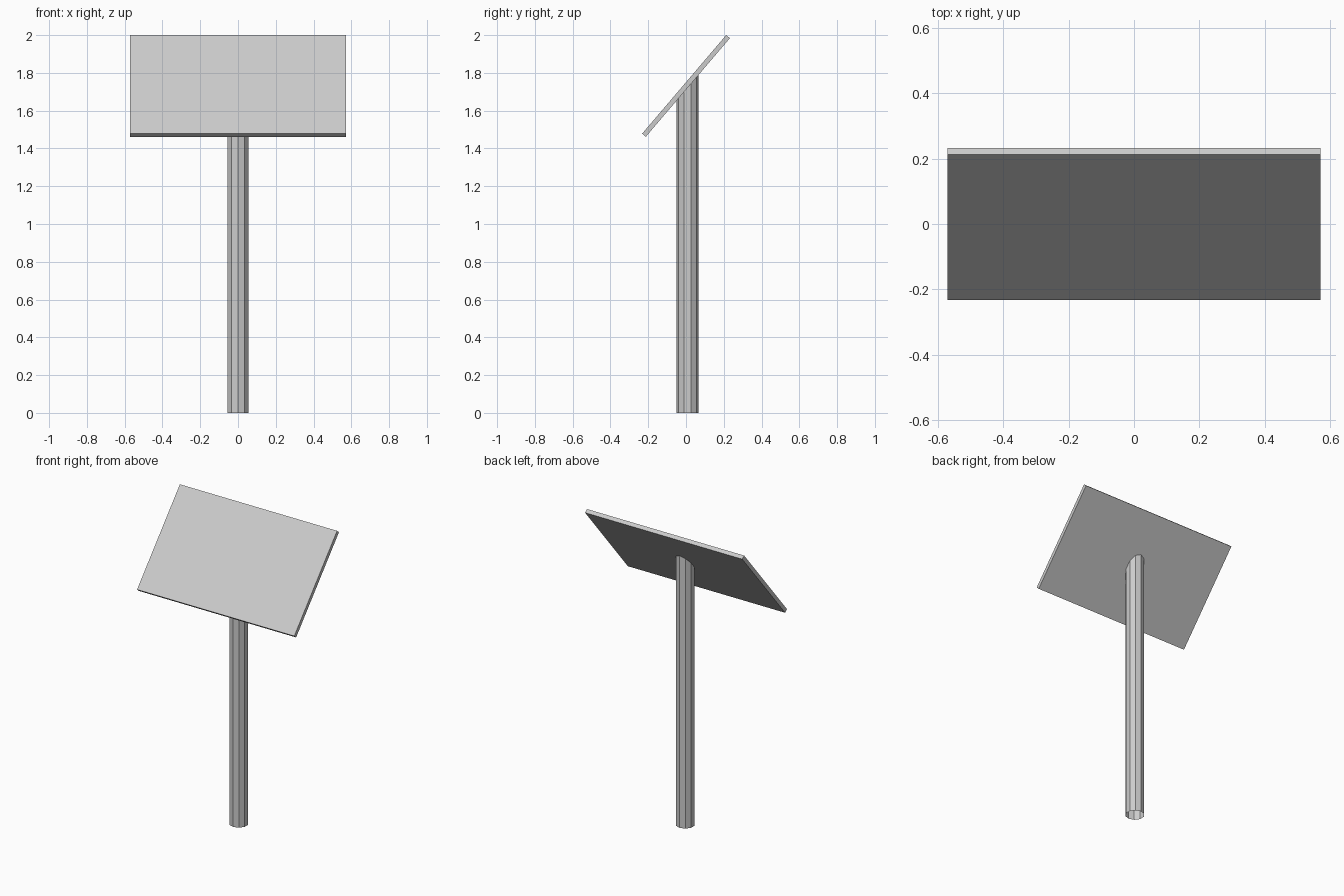
import bpy
import bmesh
from math import atan2, cos, pi, sin

cube = bpy.data.objects.get("Cube")
if cube:
    bpy.data.objects.remove(cube)

# Single grey used on every part
grey = bpy.data.materials.new("light_grey")
grey.use_nodes = True
colour = (0.6, 0.6, 0.6, 1)
grey.diffuse_color = colour
grey.node_tree.nodes["Principled BSDF"].inputs["Base Color"].default_value = colour

PANEL_WIDTH, PANEL_LENGTH, PANEL_THICK = 1.144, 0.686, 0.0256
PANEL_Z = 1.731
TILT = atan2(0.522, 0.445)


def add_object(name, bm):
    mesh = bpy.data.meshes.new(name)
    bm.to_mesh(mesh)
    bm.free()
    mesh.materials.append(grey)
    obj = bpy.data.objects.new(name, mesh)
    bpy.context.collection.objects.link(obj)
    return obj


# Tilted rectangular panel
bm = bmesh.new()
bmesh.ops.create_cube(bm, size=1)
bmesh.ops.scale(bm, vec=(PANEL_WIDTH, PANEL_LENGTH, PANEL_THICK), verts=bm.verts)
panel = add_object("panel", bm)
panel.location.z = PANEL_Z
panel.rotation_euler.x = TILT

# Ten-sided post, open at both ends, its top sheared to meet the panel
SIDES, RADIUS, POST_Y = 10, 0.058, 0.008
bm = bmesh.new()
rings = []
for i in range(SIDES):
    a = 2 * pi * i / SIDES
    x, y = RADIUS * sin(a), POST_Y - RADIUS * cos(a)
    top = PANEL_Z + (y * sin(TILT) - PANEL_THICK / 2) / cos(TILT)
    rings.append((bm.verts.new((x, y, 0)), bm.verts.new((x, y, top))))
for (b0, t0), (b1, t1) in zip(rings, rings[1:] + rings[:1]):
    bm.faces.new((b0, b1, t1, t0))
add_object("post", bm)
